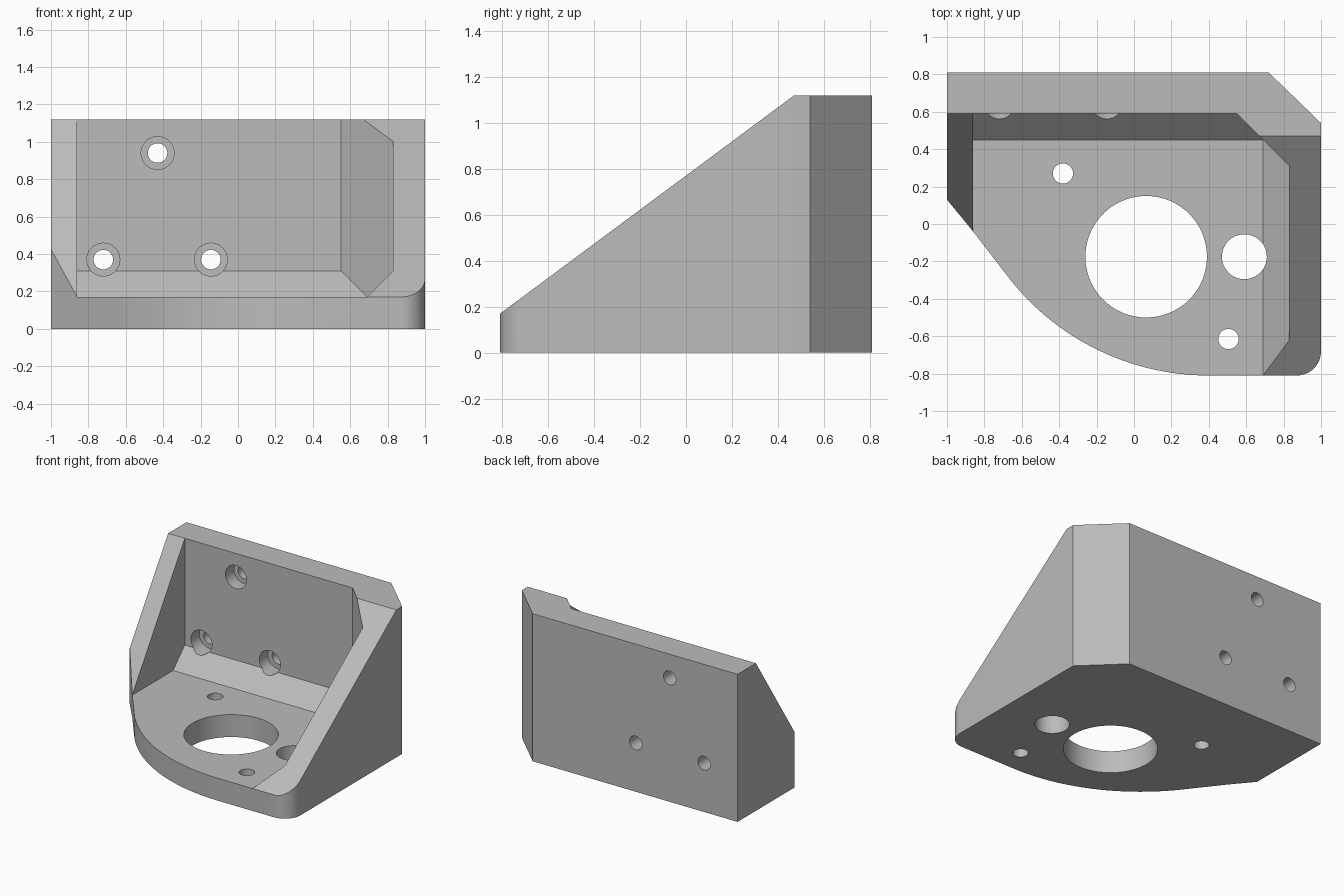
import bpy
import bmesh
from math import sin, cos, pi, radians
from mathutils import Vector

default = bpy.data.objects.get("Cube")
if default:
    bpy.data.objects.remove(default, do_unlink=True)

TOP, FLOOR = 1.12, 0.17      # overall height, base plate thickness
FRONT, BACK = -0.81, 0.81
WALL = 0.59                  # inner face of the back wall
LEG = 0.14                   # size of the inside chamfers


def add_object(name, bm):
    bmesh.ops.recalc_face_normals(bm, faces=bm.faces)
    mesh = bpy.data.meshes.new(name)
    bm.to_mesh(mesh)
    bm.free()
    obj = bpy.data.objects.new(name, mesh)
    bpy.context.collection.objects.link(obj)
    return obj


def prism(name, profile, offset):
    """Extrude a closed profile of 3D points along an offset."""
    bm = bmesh.new()
    face = bm.faces.new([bm.verts.new(p) for p in profile])
    new = bmesh.ops.extrude_face_region(bm, geom=[face])["geom"]
    bmesh.ops.translate(bm, vec=offset,
                        verts=[v for v in new if isinstance(v, bmesh.types.BMVert)])
    return add_object(name, bm)


def arc(cx, cy, r, start, end, steps):
    angles = [radians(start + (end - start) * i / steps) for i in range(steps + 1)]
    return [(cx + r * cos(a), cy + r * sin(a)) for a in angles]


def cylinder(name, centre, r, axis, length, steps=64):
    """Cylinder starting at centre and running along +Z or +Y."""
    ring = arc(0, 0, r, 0, 360 - 360 / steps, steps)
    if axis == "Z":
        pts = [Vector(centre) + Vector((u, v, 0)) for u, v in ring]
        return prism(name, pts, (0, 0, length))
    pts = [Vector(centre) + Vector((u, 0, v)) for u, v in ring]
    return prism(name, pts, (0, length, 0))


def cut(target, cutter):
    mod = target.modifiers.new("cut", "BOOLEAN")
    mod.operation, mod.solver, mod.object = "DIFFERENCE", "EXACT", cutter
    bpy.context.view_layer.objects.active = target
    bpy.ops.object.modifier_apply(modifier=mod.name)
    bpy.data.objects.remove(cutter, do_unlink=True)


# Outer block: bevelled back corner, rounded front corner, broad front curve
R = 1.356
outline = [(-1, BACK), (0.72, BACK), (1, 0.54)]
outline += arc(0.87, -0.68, 0.13, 0, -90, 16)
outline += arc(0.40, FRONT + R, R, -90, -141.3, 40)
outline += [(-0.86, -0.04), (-1, 0.13)]
bracket = prism("motor_bracket", [(x, y, 0) for x, y in outline], (0, 0, TOP))

# Sloping top of the left wall
run = (TOP - FLOOR) / (0.47 - FRONT)
low, high = FLOOR + run * (-1 - FRONT), FLOOR + run * (1 - FRONT)
cut(bracket, prism("slope_cutter", [(-2, -1, low), (-2, 1, high), (-2, -1, high)], (4, 0, 0)))

# Steeper top of the right wall
side = [(-0.04, FLOOR), (WALL, TOP), (WALL + 0.0663, TOP + 0.1), (-2, TOP + 0.1), (-2, FLOOR)]
cut(bracket, prism("side_cutter", [(-2, y, z) for y, z in side], (1.2, 0, 0)))

# Inside pocket, with chamfers along the floor and in the back corner
bm = bmesh.new()
bmesh.ops.create_cube(bm, size=1)
for v in bm.verts:
    v.co = (0.83 if v.co.x > 0 else -0.86,
            WALL if v.co.y > 0 else -1.5,
            1.5 if v.co.z > 0 else FLOOR)
corner = (0.83 - LEG, WALL - LEG, FLOOR)
for normal in ((0, 1, -1), (1, 0, -1), (1, 1, 0)):
    res = bmesh.ops.bisect_plane(bm, geom=bm.verts[:] + bm.edges[:] + bm.faces[:],
                                 plane_co=corner, plane_no=normal, clear_outer=True)
    rim = [e for e in res["geom_cut"] if isinstance(e, bmesh.types.BMEdge)]
    if rim:
        bmesh.ops.holes_fill(bm, edges=[e for e in bm.edges if e.is_boundary])
cut(bracket, add_object("pocket_cutter", bm))

# Holes through the base plate
for x, y, r in ((0.065, -0.175, 0.325), (0.59, -0.175, 0.12),
                (-0.38, 0.27, 0.054), (0.505, -0.615, 0.054)):
    cut(bracket, cylinder("floor_hole_cutter", (x, y, -0.2), r, "Z", 1.2))

# Counterbored screw holes through the back wall
for x, z in ((-0.43, 0.94), (-0.72, 0.37), (-0.145, 0.37)):
    cut(bracket, cylinder("screw_hole_cutter", (x, 0.3, z), 0.052, "Y", 0.8))
    cut(bracket, cylinder("counterbore_cutter", (x, 0.3, z), 0.088, "Y", 0.39))

# Colour and shading
grey = bpy.data.materials.new("plain_grey")
grey.use_nodes = True
colour = (0.5, 0.5, 0.5, 1)
grey.diffuse_color = colour
grey.node_tree.nodes["Principled BSDF"].inputs["Base Color"].default_value = colour
bracket.data.materials.clear()
bracket.data.materials.append(grey)
for p in bracket.data.polygons:
    p.material_index = 0
bpy.ops.object.select_all(action="DESELECT")
bracket.select_set(True)
bpy.context.view_layer.objects.active = bracket
bpy.ops.object.shade_smooth_by_angle(angle=radians(25))
